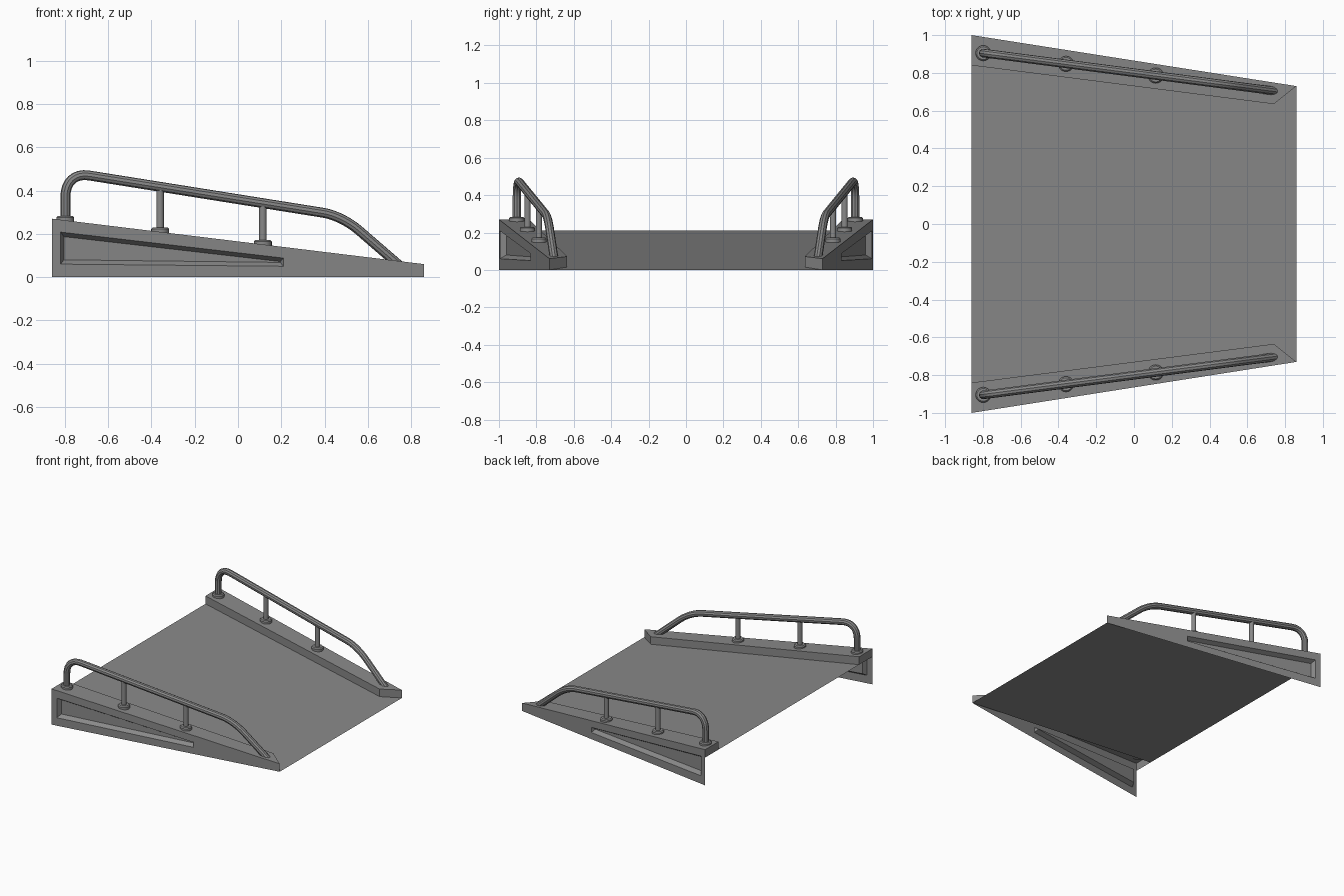
import bpy, bmesh
from mathutils import Vector, Matrix
from mathutils.geometry import interpolate_bezier

if "Cube" in bpy.data.objects:
    bpy.data.objects.remove(bpy.data.objects["Cube"], do_unlink=True)

# Single painted metal colour
grey = bpy.data.materials.new("grey_metal")
grey.use_nodes = True
colour = (0.25, 0.25, 0.25, 1)
grey.diffuse_color = colour
grey.node_tree.nodes["Principled BSDF"].inputs["Base Color"].default_value = colour

HALF = 0.86          # half length of the ramp


def add_object(name, data, mirrored=True):
    obj = bpy.data.objects.new(name, data)
    bpy.context.collection.objects.link(obj)
    data.materials.append(grey)
    if mirrored:
        mod = obj.modifiers.new("Mirror", "MIRROR")
        mod.use_axis = (False, True, False)
        mod.use_mirror_merge = False
    return obj


def mesh_from_bm(name, bm, mirrored=True):
    mesh = bpy.data.meshes.new(name)
    bm.to_mesh(mesh)
    bm.free()
    return add_object(name, mesh, mirrored)


def smooth(obj):
    bpy.ops.object.select_all(action="DESELECT")
    obj.select_set(True)
    bpy.context.view_layer.objects.active = obj
    bpy.ops.object.shade_smooth_by_angle()


def wall_point(x, z):
    """Point on the slanted outer wall plane."""
    return Vector((x, 0.865 - 0.157 * x, z))


def top_z(x):
    return 0.27 - 0.122 * (x + HALF)


def rail_y(x):
    return 0.905 - 0.13 * (x + 0.8)


# Deck: one sloping sheet
bm = bmesh.new()
corners = [(-HALF, -0.845, 0.21), (HALF, -0.73, 0), (HALF, 0.73, 0), (-HALF, 0.845, 0.21)]
bm.faces.new([bm.verts.new(c) for c in corners])
mesh_from_bm("deck", bm, False)

# Curbs: open shells with a sunken panel in the outer wall
bm = bmesh.new()
outer = [bm.verts.new(wall_point(x, z)) for x, z in
         ((HALF, 0), (-HALF, 0), (-HALF, 0.27), (HALF, 0.06))]
rim = [bm.verts.new(wall_point(x, z)) for x, z in
       ((0.21, 0.05), (-0.82, 0.06), (-0.82, 0.208), (0.21, 0.088))]
inward = Vector((-0.155, -0.988, 0)) * 0.03
panel = [bm.verts.new(wall_point(x, z) + inward) for x, z in
         ((0.2, 0.068), (-0.8, 0.08), (-0.8, 0.187), (0.2, 0.072))]
for a, b in ((outer, rim), (rim, panel)):
    for i in range(4):
        j = (i + 1) % 4
        bm.faces.new((a[i], a[j], b[j], b[i]))
bm.faces.new(panel)
low_end, _, top_back, top_front = outer
in_back = bm.verts.new((-HALF, 0.84, 0.27))
in_front = bm.verts.new((0.74, 0.635, 0.072))
foot_back = bm.verts.new((-HALF, 0.84, 0.21))
foot_front = bm.verts.new((0.74, 0.635, 0.015))
notch = bm.verts.new(wall_point(-HALF, 0.21))
for face in ((top_front, top_back, in_back, in_front),
             (foot_back, foot_front, in_front, in_back),
             (foot_front, low_end, top_front, in_front),
             (notch, foot_back, in_back, top_back)):
    bm.faces.new(face)
mesh_from_bm("curbs", bm)


# Handrails: swept tube with rounded bends
def bend(start, corner, end, steps):
    s, c, e = (Vector((p[0], 0, p[1])) for p in (start, corner, end))
    return interpolate_bezier(s, s.lerp(c, 0.6), e.lerp(c, 0.6), e, steps)


path = [Vector((-0.798, 0, 0.26))]
path += bend((-0.798, 0.37), (-0.798, 0.487), (-0.69, 0.47), 9)
path += bend((0.39, 0.298), (0.48, 0.285), (0.56, 0.215), 8)
path.append(Vector((0.745, 0, 0.055)))
curve = bpy.data.curves.new("handrails", "CURVE")
curve.dimensions = "3D"
curve.bevel_depth = 0.023
curve.bevel_resolution = 3
curve.use_fill_caps = True
spline = curve.splines.new("POLY")
spline.points.add(len(path) - 1)
for point, p in zip(spline.points, path):
    point.co = (p.x, rail_y(p.x), p.z, 1)
rails = add_object("handrails", curve, False)
bpy.ops.object.select_all(action="DESELECT")
rails.select_set(True)
bpy.context.view_layer.objects.active = rails
bpy.ops.object.convert(target="MESH")
rails = bpy.context.view_layer.objects.active
mirror = rails.modifiers.new("Mirror", "MIRROR")
mirror.use_axis = (False, True, False)
mirror.use_mirror_merge = False
smooth(rails)


# Posts and their round flanges
def cylinder(bm, x, z0, z1, r0, r1):
    centre = Matrix.Translation((x, rail_y(x), (z0 + z1) / 2))
    bmesh.ops.create_cone(bm, cap_ends=True, segments=20, radius1=r0, radius2=r1,
                          depth=z1 - z0, matrix=centre)


posts, flanges = bmesh.new(), bmesh.new()
for x in (-0.36, 0.115):
    cylinder(posts, x, top_z(x), 0.47 - 0.159 * (x + 0.69), 0.017, 0.017)
for x in (-0.798, -0.36, 0.115):
    cylinder(flanges, x, top_z(x) - 0.006, top_z(x) + 0.014, 0.041, 0.041)
    cylinder(flanges, x, top_z(x) + 0.014, top_z(x) + 0.021, 0.041, 0.034)
smooth(mesh_from_bm("posts", posts))
smooth(mesh_from_bm("flanges", flanges))
